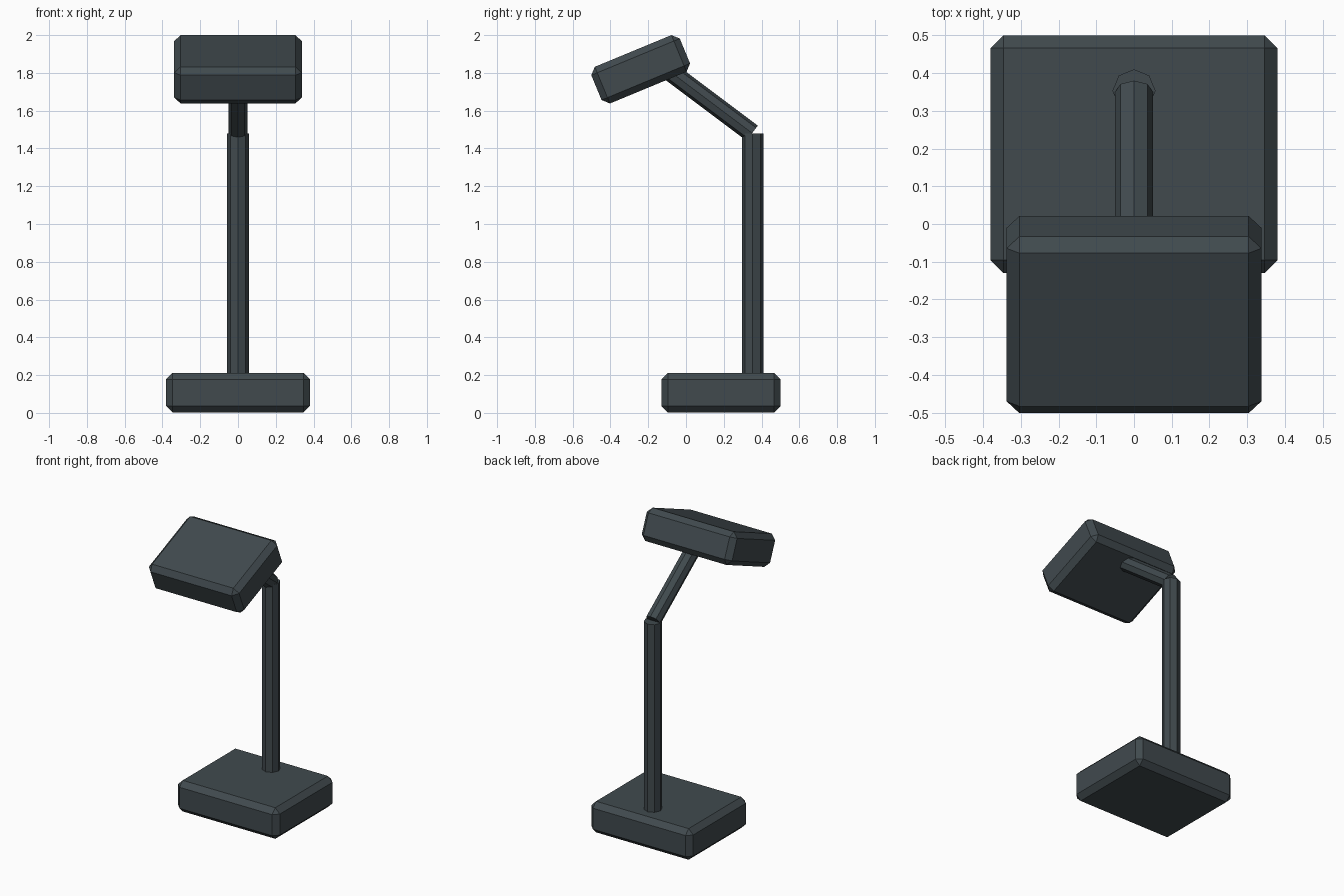
import bpy, bmesh, math
from mathutils import Vector, Matrix

if "Cube" in bpy.data.objects:
    bpy.data.objects.remove(bpy.data.objects["Cube"])

slate = bpy.data.materials.new("dark_slate")
slate.diffuse_color = (0.052, 0.068, 0.076, 1)
slate.use_nodes = True
slate.node_tree.nodes["Principled BSDF"].inputs["Base Color"].default_value = slate.diffuse_color


def finish(bm, name):
    bmesh.ops.recalc_face_normals(bm, faces=bm.faces)
    mesh = bpy.data.meshes.new(name)
    bm.to_mesh(mesh)
    bm.free()
    mesh.materials.append(slate)
    obj = bpy.data.objects.new(name, mesh)
    bpy.context.collection.objects.link(obj)
    return obj


def chamfered_box(name, size, centre, tilt=0.0, chamfer=0.034):
    bm = bmesh.new()
    bmesh.ops.create_cube(bm, size=1)
    bmesh.ops.scale(bm, vec=size, verts=bm.verts)
    bmesh.ops.bevel(bm, geom=bm.edges[:], offset=chamfer, segments=1,
                    affect='EDGES', profile=0.5)
    bm.transform(Matrix.Translation(centre) @ Matrix.Rotation(tilt, 4, 'X'))
    return finish(bm, name)


def octagon_rod(name, start, end, radius):
    start, end = Vector(start), Vector(end)
    axis = end - start
    angle = math.atan2(-axis.y, axis.z)  # rods only lean in the y-z plane
    bm = bmesh.new()
    bmesh.ops.create_cone(bm, cap_ends=True, segments=8, radius1=radius,
                          radius2=radius, depth=axis.length)
    bm.transform(Matrix.Translation((start + end) / 2) @ Matrix.Rotation(angle, 4, 'X'))
    return finish(bm, name)


# Foot
chamfered_box("base", (0.76, 0.63, 0.21), (0, 0.185, 0.107))
# Upright and leaning arm
octagon_rod("post", (0, 0.353, 0.12), (0, 0.353, 1.48), 0.057)
octagon_rod("arm", (0, 0.35, 1.481), (0, -0.098, 1.817), 0.05)
# Tilted head
chamfered_box("head", (0.675, 0.507, 0.21), (0, -0.24, 1.819), math.radians(22.5))
